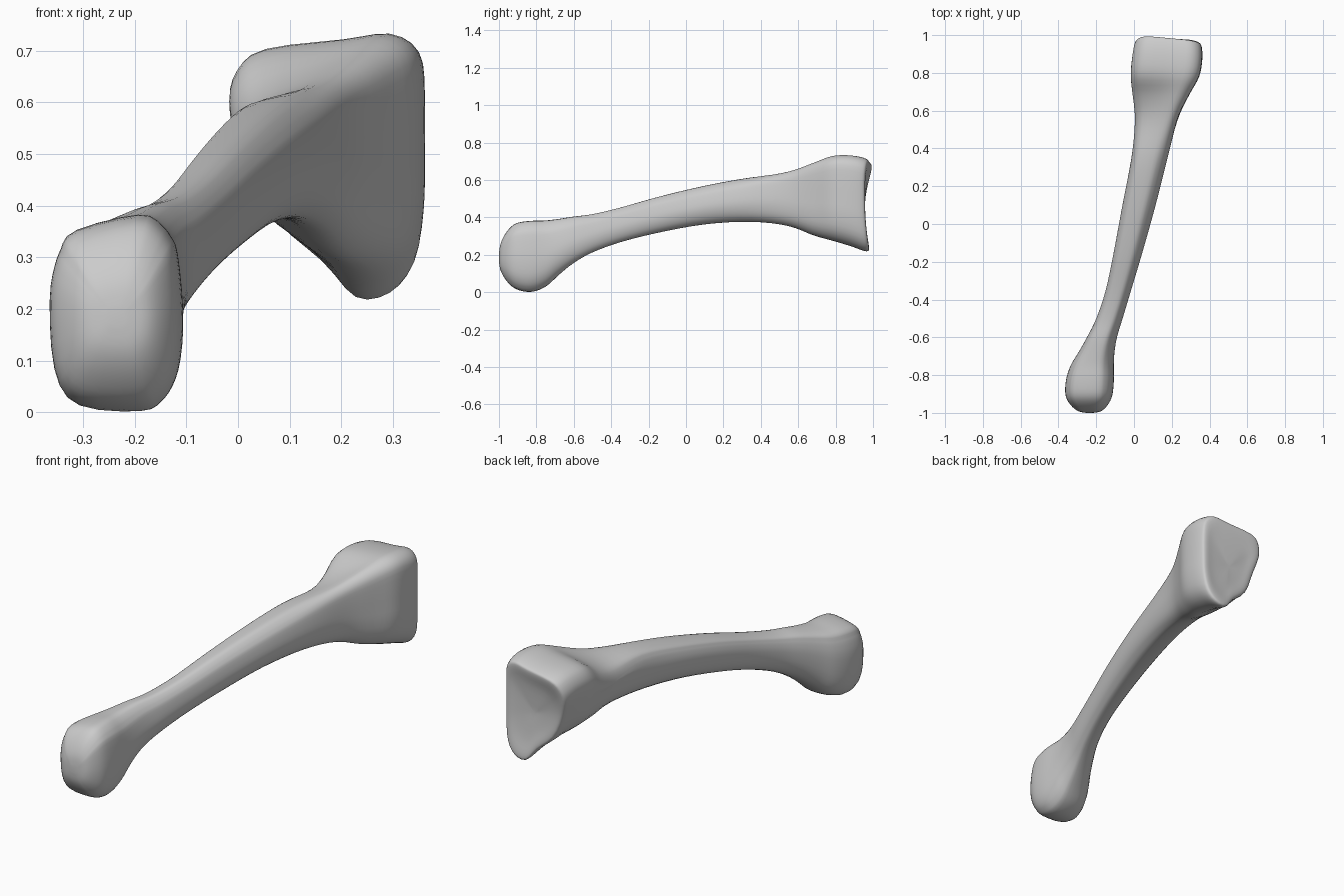
import bpy, bmesh, math

if "Cube" in bpy.data.objects:
    bpy.data.objects.remove(bpy.data.objects["Cube"])

# Cross-section of the wedge-shaped base, in -1..1 box coordinates
WEDGE = [(1, 0), (1, .55), (.95, .86), (.66, 1), (.2, .95), (-.65, .88), (-.92, .71), (-1, .48),
         (-.95, .1), (-.8, -.4), (-.36, -.72), (.26, -1), (.64, -.96), (.9, -.73), (.99, -.35)]

# Shaft stations: y, left x, right x, bottom z, top z, shape
# shape: -1 = boxy head, 0 = oval shaft, 1 = wedge base
HEAD = [
    (-1.0, -.25, -.22, .17, .20, -.6), (-.992, -.295, -.175, .115, .26, -.7),
    (-.96, -.335, -.14, .058, .325, -.8), (-.91, -.363, -.115, .013, .372, -1),
    (-.83, -.362, -.106, -.003, .386, -1), (-.75, -.337, -.106, .025, .388, -.6),
    (-.68, -.295, -.103, .088, .396, -.2), (-.6, -.25, -.09, .153, .408, 0),
    (-.5, -.2, -.06, .21, .42, 0)]
SHAFT = [
    (-.35, -.15, -.015, .265, .455, 0), (-.15, -.108, .045, .315, .512, 0),
    (.1, -.062, .115, .36, .572, 0), (.35, -.015, .178, .373, .618, .2),
    (.55, .003, .23, .352, .652, .7)]
BASE = [
    (.68, -.007, .29, .306, .692, 1), (.78, -.018, .345, .278, .73, 1),
    (.87, -.01, .361, .248, .732, 1), (.94, .005, .358, .22, .715, 1),
    (.957, .03, .34, .245, .69, 1), (.955, .09, .29, .33, .61, 1),
    (.954, .185, .195, .465, .475, 1)]


def spline(p, q, r, s, t):
    """Catmull-Rom blend of four tuples."""
    return tuple(.5 * (2 * b + (c - a) * t + (2 * a - 5 * b + 4 * c - d) * t * t
                       + (3 * b - a - 3 * c + d) * t ** 3) for a, b, c, d in zip(p, q, r, s))


def ring(station):
    y, x0, x1, z0, z1, shape = station
    w, head = max(0, shape), max(0, -shape)
    t = min(1, max(0, (y - .75) / .2))
    hollow = max(0, 1 - abs(y - .6) / .2)
    pts = []
    for u, v in WEDGE:
        a = math.atan2(v, u)
        c, s = math.cos(a), math.sin(a)
        # the head is rounder at its upper left corner than elsewhere
        power = 2 / (2.2 + head * (.15 if u < 0 < v else .7))
        ou = math.copysign(abs(c) ** power, c)
        ov = math.copysign(abs(s) ** power, s)
        low_left = u < -.3 and v < .4
        u, v = ou + (u - ou) * w, ov + (v - ov) * w
        if low_left:                      # joint face narrows below
            u += .25 * t * (.5 - v)
        if v > .4 and u < .6:             # hollow beside the top ridge
            v -= .35 * hollow * (.6 - u) / 1.4
        x = (x0 + x1) / 2 + u * (x1 - x0) / 2
        z = (z0 + z1) / 2 + v * (z1 - z0) / 2
        # joint face is dished: its upper and lower edges reach further back
        bow = t * (.034 if z > .47 else .024) * ((z - .47) / .24) ** 2
        if z > .5:
            bow += t * .14 * (z - .5) * (.2 - x) / .2
        pts.append((x, y + bow, z))
    n = len(pts)
    return [spline(pts[i - 1], pts[i], pts[(i + 1) % n], pts[(i + 2) % n], k / 3)
            for i in range(n) for k in range(3)]


# Loft smoothly through all stations
rings = [ring(s) for s in HEAD + SHAFT + BASE]
last = len(rings) - 1
dense = []
for i in range(last):
    quad = [rings[max(0, min(last, i + d))] for d in (-1, 0, 1, 2)]
    for k in range(4):
        dense.append([spline(*p, k / 4) for p in zip(*quad)])
dense.append(rings[last])

bm = bmesh.new()
loops = [[bm.verts.new(p) for p in r] for r in dense]
for a, b in zip(loops, loops[1:]):
    n = len(a)
    for i in range(n):
        j = (i + 1) % n
        bm.faces.new((a[i], a[j], b[j], b[i]))
bm.faces.new(loops[0])
bm.faces.new(loops[-1])
# Relax the loft slightly so the surface flows like bone
for _ in range(2):
    bmesh.ops.smooth_vert(bm, verts=bm.verts, factor=.4,
                          use_axis_x=True, use_axis_y=True, use_axis_z=True)
bmesh.ops.recalc_face_normals(bm, faces=bm.faces)

mesh = bpy.data.meshes.new("foot_bone")
bm.to_mesh(mesh)
bm.free()
bone = bpy.data.objects.new("foot_bone", mesh)
bpy.context.collection.objects.link(bone)
for f in mesh.polygons:
    f.use_smooth = True
